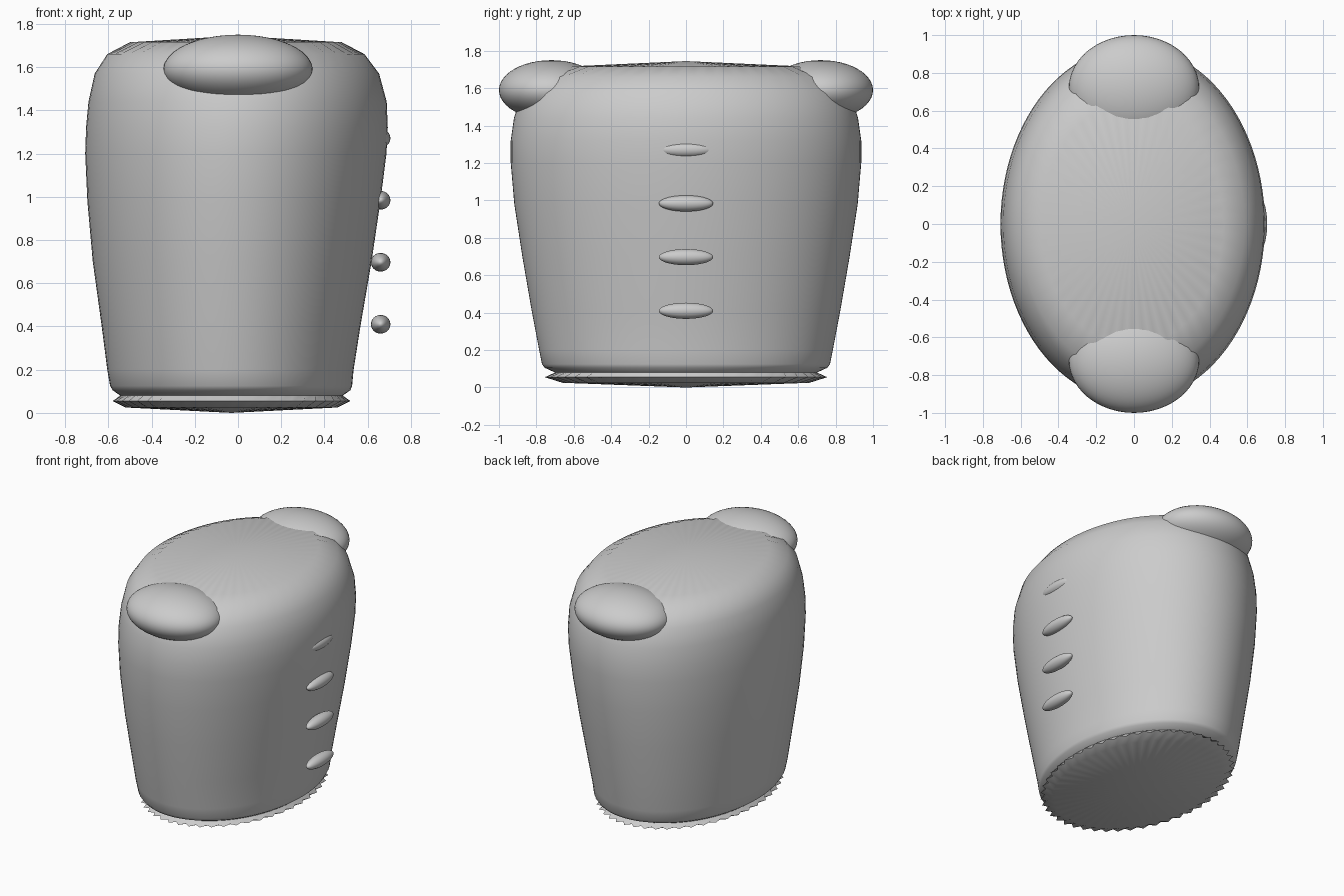
import bpy, bmesh, math

if "Cube" in bpy.data.objects:
    bpy.data.objects.remove(bpy.data.objects["Cube"])

grey = bpy.data.materials.new("plain grey")
grey.use_nodes = True
grey.diffuse_color = (0.6, 0.6, 0.6, 1)
grey.node_tree.nodes["Principled BSDF"].inputs["Base Color"].default_value = (0.6, 0.6, 0.6, 1)

SEGMENTS = 96


def smooth(obj, angle):
    bpy.ops.object.select_all(action="DESELECT")
    obj.select_set(True)
    bpy.context.view_layer.objects.active = obj
    bpy.ops.object.shade_smooth_by_angle(angle=math.radians(angle))


def ellipsoid(name, location, radii, axis="Z"):
    turn = (math.pi / 2, 0, 0) if axis == "Y" else (0, 0, 0)
    bpy.ops.mesh.primitive_uv_sphere_add(segments=48, ring_count=24, location=location, rotation=turn)
    obj = bpy.context.object
    obj.name = name
    bpy.ops.object.transform_apply(location=False, rotation=True, scale=False)
    obj.scale = radii
    obj.data.materials.append(grey)
    smooth(obj, 60)
    return obj


# Oval body: height, centre x, half width, half depth, pleat depth (radius share)
profile = [
    (0.025, -0.03, 0.49, 0.66, 0.03),
    (0.055, -0.03, 0.55, 0.755, 0.05),
    (0.08, -0.03, 0.515, 0.70, 0),
    (0.105, -0.03, 0.55, 0.755, 0),
    (0.125, -0.032, 0.56, 0.77, 0),
    (0.20, -0.035, 0.57, 0.785, 0),
    (0.41, -0.032, 0.60, 0.825, 0),
    (0.70, -0.027, 0.645, 0.875, 0),
    (0.98, -0.019, 0.678, 0.918, 0),
    (1.20, -0.01, 0.697, 0.937, 0),
    (1.32, -0.005, 0.698, 0.937, 0),
    (1.44, -0.002, 0.69, 0.92, 0),
    (1.57, -0.005, 0.658, 0.88, 0),
    (1.66, -0.01, 0.595, 0.795, 0),
    (1.715, -0.01, 0.49, 0.66, 0.03),
]
bm = bmesh.new()
rings = []
for z, cx, rx, ry, pleat in profile:
    ring = []
    for i in range(SEGMENTS):
        a = math.tau * i / SEGMENTS
        k = 1 - pleat * (i % 2)
        ring.append(bm.verts.new((cx + rx * k * math.cos(a), ry * k * math.sin(a), z)))
    rings.append(ring)
bottom = bm.verts.new((-0.03, 0, 0))
top = bm.verts.new((-0.01, 0, 1.745))
for i in range(SEGMENTS):
    j = (i + 1) % SEGMENTS
    for low, high in zip(rings, rings[1:]):
        bm.faces.new((low[i], low[j], high[j], high[i]))
    bm.faces.new((bottom, rings[0][j], rings[0][i]))
    bm.faces.new((top, rings[-1][i], rings[-1][j]))
mesh = bpy.data.meshes.new("body")
bm.to_mesh(mesh)
bm.free()
body = bpy.data.objects.new("body", mesh)
bpy.context.collection.objects.link(body)
mesh.materials.append(grey)
smooth(body, 45)

# Rounded ears at the front and back of the top
for name, side in (("front_ear", -1), ("back_ear", 1)):
    ellipsoid(name, (0, side * 0.72, 1.59), (0.345, 0.28, 0.16))

# Row of long buttons down the left side
for n in range(4):
    ellipsoid(f"button_{n + 1}", (0.66, 0, 0.41 + n * 0.287), (0.045, 0.145, 0.043), "Y")
